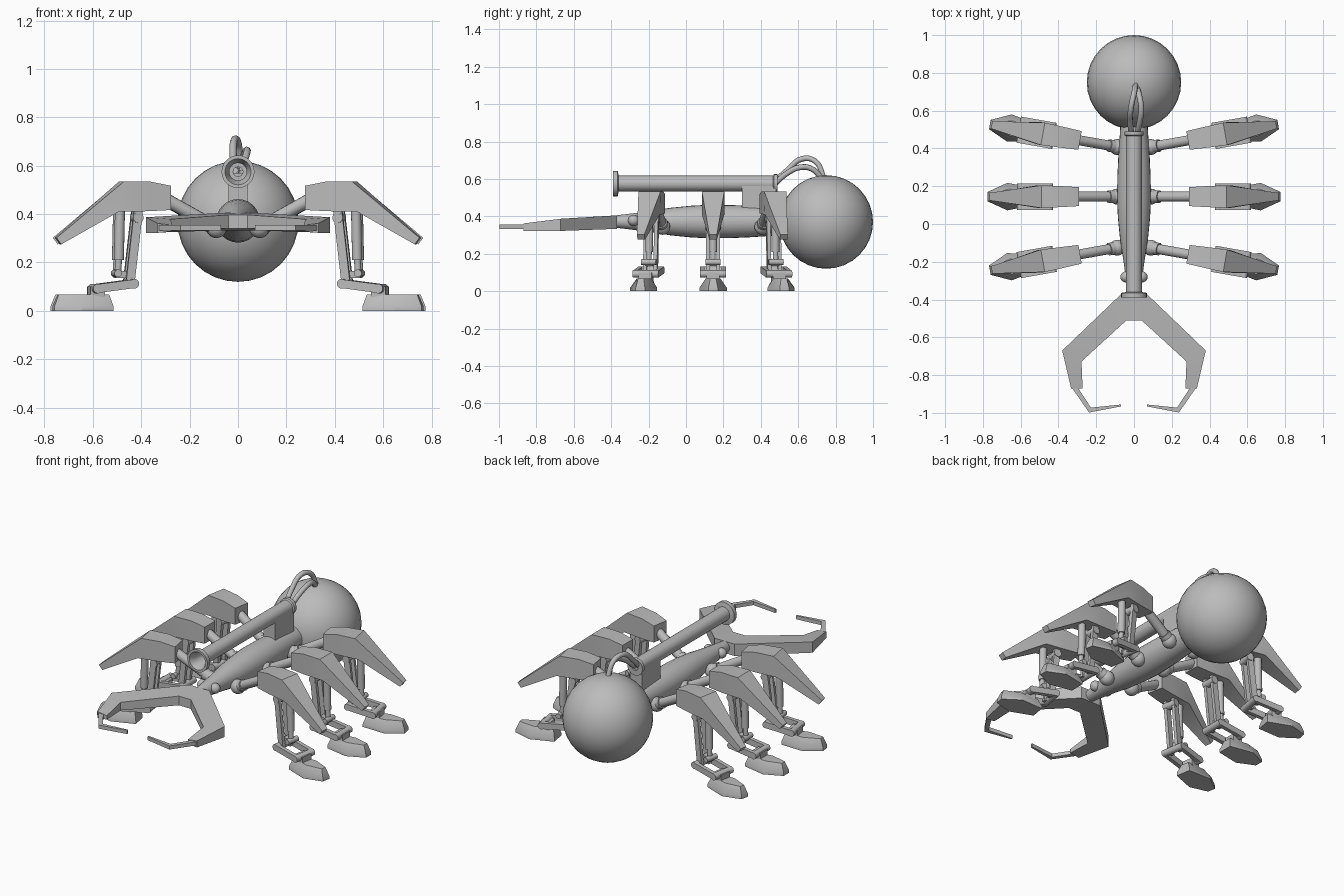
import bpy, bmesh, math
from mathutils import Vector, Matrix

cube = bpy.data.objects.get("Cube")
if cube:
    bpy.data.objects.remove(cube, do_unlink=True)

grey = bpy.data.materials.new("plain grey")
grey.use_nodes = True
COLOR = (0.5, 0.5, 0.5, 1)
grey.diffuse_color = COLOR
grey.node_tree.nodes["Principled BSDF"].inputs["Base Color"].default_value = COLOR
parts = []


def finish(name, bm, matrix=None):
    """Turn a bmesh into a named object, optionally placed by a matrix."""
    if matrix:
        bm.transform(matrix)
    bmesh.ops.recalc_face_normals(bm, faces=bm.faces)
    mesh = bpy.data.meshes.new(name)
    bm.to_mesh(mesh)
    bm.free()
    mesh.materials.append(grey)
    ob = bpy.data.objects.new(name, mesh)
    bpy.context.collection.objects.link(ob)
    parts.append(ob)
    return ob


def loft(name, rings, matrix=None, closed=False):
    """Skin a list of equal-length point rings."""
    bm = bmesh.new()
    loops = [[bm.verts.new(p) for p in ring] for ring in rings]
    pairs = list(zip(loops, loops[1:]))
    if closed:
        pairs.append((loops[-1], loops[0]))
    n = len(loops[0])
    for a, b in pairs:
        for i in range(n):
            j = (i + 1) % n
            bm.faces.new((a[i], a[j], b[j], b[i]))
    if not closed:
        bm.faces.new(loops[0])
        bm.faces.new(loops[-1])
    return finish(name, bm, matrix)


def lathe_y(name, profile, z, sides=24, closed=False):
    """Revolve (y, radius) points round a lengthwise axis."""
    turn = [math.tau * i / sides for i in range(sides)]
    rings = [[(r * math.cos(t), y, z + r * math.sin(t)) for t in turn] for y, r in profile]
    return loft(name, rings, closed=closed)


def rod(name, a, b, r, matrix=None, sides=14):
    a, b = Vector(a), Vector(b)
    d = b - a
    place = Matrix.Translation((a + b) / 2) @ d.to_track_quat('Z', 'Y').to_matrix().to_4x4()
    bm = bmesh.new()
    bmesh.ops.create_cone(bm, cap_ends=True, segments=sides, radius1=r, radius2=r,
                          depth=d.length, matrix=place)
    return finish(name, bm, matrix)


def ball(name, centre, r, matrix=None, u=20, v=12, scale=(1, 1, 1)):
    bm = bmesh.new()
    bmesh.ops.create_uvsphere(bm, u_segments=u, v_segments=v, radius=r,
                              matrix=Matrix.Translation(centre) @ Matrix.Diagonal((*scale, 1)))
    return finish(name, bm, matrix)


def box(name, low, high, matrix=None):
    (x0, y0, z0), (x1, y1, z1) = low, high
    return loft(name, [[(x0, y0, z), (x1, y0, z), (x1, y1, z), (x0, y1, z)] for z in (z0, z1)], matrix)


# Body and round abdomen
lathe_y("body", [(-.40, .03), (-.30, .042), (-.2, .055), (-.08, .074), (.03, .085), (.13, .09),
                 (.25, .088), (.36, .083), (.46, .076), (.56, .07)], .372)
ball("abdomen", (0, .75, .37), .25, u=32, v=16)

# Cannon with an open bore, flared muzzle and rear collar
lathe_y("cannon", [(-.39, .068), (-.365, .068), (-.36, .042), (.465, .042), (.47, .05), (.49, .05),
                   (.49, .02), (-.2, .02), (-.2, .036), (-.35, .036), (-.39, .054)], .575, closed=True)
box("cannon_mount", (-.04, .3, .42), (.04, .48, .57))

# Hoses from the cannon to the abdomen
for name, path in (("tall_hose", [(-.012, .47, .58), (-.02, .54, .645), (-.015, .62, .707),
                                  (0, .69, .695), (.01, .74, .6)]),
                   ("short_hose", [(.015, .47, .57), (.03, .54, .63), (.038, .61, .662),
                                   (.03, .67, .655), (.012, .73, .6)])):
    curve = bpy.data.curves.new(name, 'CURVE')
    curve.dimensions = '3D'
    curve.bevel_depth = .015
    curve.bevel_resolution = 2
    curve.resolution_u = 6
    spline = curve.splines.new('BEZIER')
    spline.bezier_points.add(len(path) - 1)
    for point, co in zip(spline.bezier_points, path):
        point.co = co
        point.handle_left_type = point.handle_right_type = 'AUTO'
    curve.materials.append(grey)
    bpy.context.collection.objects.link(bpy.data.objects.new(name, curve))


# Pincer plate, claw and eye on each side
def pincer(side, m):
    outline = [((.0, -.37), (0, -.51), .333, .405), ((.067, -.37), (.04, -.51), .333, .405),
               ((.38, -.67), (.278, -.728), .322, .387), ((.333, -.87), (.272, -.87), .322, .362)]
    rings = [[(*o, lo), (*o, hi), (*i, hi - .008), (*i, lo + .008)] for o, i, lo, hi in outline]
    loft(side + "_pincer", rings, m)
    blade = [((.33, -.865), (.298, -.865)), ((.238, -.998), (.228, -.972)), ((.07, -.966), (.07, -.956))]
    loft(side + "_claw", [[(*o, .333), (*o, .355), (*i, .355), (*i, .333)] for o, i in blade], m)
    ball(side + "_eye", (.042, -.28, .378), .03, m)


# One leg, built outward along +x from its hip
def leg(name, m):
    ball(name + "_hip", (.09, 0, .343), .042, m)
    rod(name + "_hip_collar", (.1, 0, .35), (.135, 0, .368), .034, m)
    rod(name + "_arm", (.09, 0, .343), (.33, 0, .475), .027, m)
    # Armoured thigh: top edge, bottom edge and half width at each station
    stations = [((.29, .517), (.29, .417), .05), ((.376, .534), (.38, .412), .055),
                ((.49, .534), (.51, .41), .06), ((.765, .302), (.745, .275), .02)]
    rings = [[(t[0], -w, t[1]), (t[0], w, t[1]), (b[0], w, b[1]), (b[0], -w, b[1])] for t, b, w in stations]
    loft(name + "_thigh", rings, m)
    # Piston
    rod(name + "_piston_sleeve", (.495, 0, .43), (.5, 0, .21), .021, m)
    rod(name + "_piston_rod", (.5, 0, .22), (.505, 0, .15), .014, m)
    rod(name + "_piston_pin", (.51, -.04, .155), (.51, .04, .155), .016, m)
    rod(name + "_knee_pin", (.425, -.042, .385), (.425, .042, .385), .022, m)
    rod(name + "_ankle_pin", (.447, -.07, .112), (.447, .07, .112), .02, m)
    rod(name + "_foot_pin", (.6, -.07, .092), (.6, .07, .092), .02, m)
    # Paired shin and ankle bars
    for s in (-1, 1):
        y = s * .028
        loft(name + "_shin_bar", [[(x - .018, y - .01, z), (x + .018, y - .01, z), (x + .018, y + .01, z),
                                   (x - .018, y + .01, z)] for x, z in ((.422, .43), (.46, .1))], m)
        y = s * .058
        loft(name + "_ankle_bar", [[(x, y - .012, z - .018), (x, y + .012, z - .018), (x, y + .012, z + .018),
                                    (x, y - .012, z + .018)] for x, z in ((.447, .112), (.6, .092))], m)
    box(name + "_piston_bracket", (.46, -.02, .135), (.515, .02, .165), m)
    box(name + "_ankle_block", (.565, -.035, .055), (.625, .035, .1), m)
    # Pointed foot, sole up to the top
    half = [(.53, .045), (.67, .073), (.775, .025)]
    top = [(.545, .025), (.66, .04), (.755, .015)]
    rings = []
    for pts, z in ((half, 0), (half, .018), (top, .067)):
        rings.append([(x, y, z) for x, y in pts] + [(x, -y, z) for x, y in reversed(pts)])
    loft(name + "_foot", rings, m)


for side, s in (("left", 1), ("right", -1)):
    mirror = Matrix.Diagonal((s, 1, 1, 1))
    pincer(side, mirror)
    for row, y, angle in (("front", -.11, -10), ("middle", .145, 0), ("back", .392, 10)):
        swing = Matrix.Translation((0, y, 0)) @ Matrix.Rotation(math.radians(angle), 4, 'Z')
        leg(f"{row}_{side}_leg", mirror @ swing)

# Smooth round parts, keep hard edges
bpy.ops.object.select_all(action='DESELECT')
for ob in parts:
    ob.select_set(True)
bpy.context.view_layer.objects.active = parts[0]
bpy.ops.object.shade_smooth_by_angle(angle=math.radians(32))
